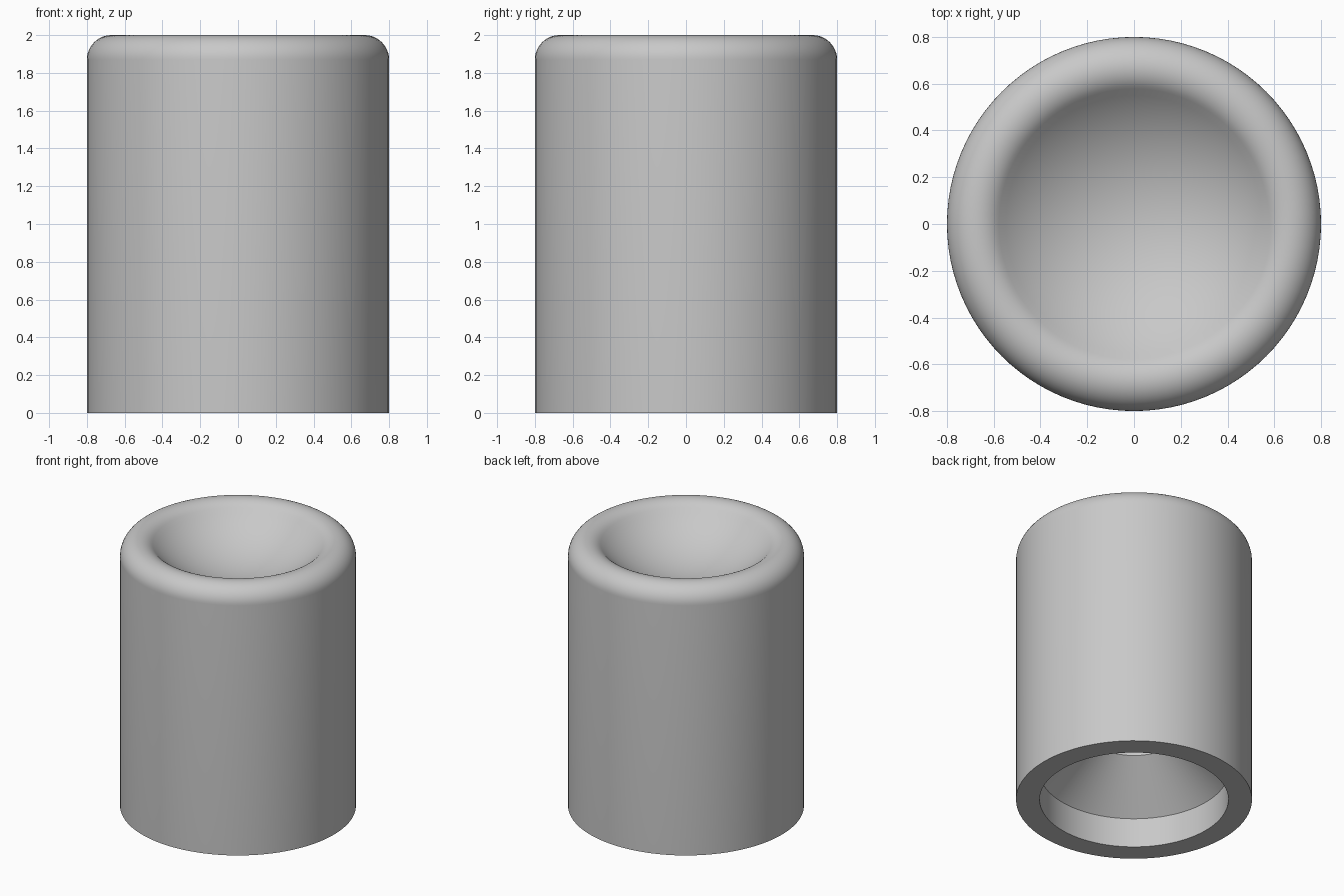
import bpy
import bmesh
from math import sin, cos, pi, radians

cube = bpy.data.objects.get("Cube")
if cube:
    bpy.data.objects.remove(cube, do_unlink=True)

grey = bpy.data.materials.new("plain grey")
grey.use_nodes = True
colour = (0.58, 0.58, 0.58, 1)
grey.diffuse_color = colour
grey.node_tree.nodes["Principled BSDF"].inputs["Base Color"].default_value = colour


def arc(cx, cz, radius, start, end, steps):
    """Profile points (r, z) along an arc, angles in degrees."""
    angles = [radians(start + (end - start) * i / steps) for i in range(steps + 1)]
    return [(cx + radius * cos(a), cz + radius * sin(a)) for a in angles]


def lathe(name, profile, segments=96):
    """Revolve a profile of (r, z) points about the z axis."""
    bm = bmesh.new()
    verts = [bm.verts.new((r, 0, z)) for r, z in profile]
    edges = [bm.edges.new(pair) for pair in zip(verts, verts[1:])]
    bmesh.ops.spin(bm, geom=verts + edges, cent=(0, 0, 0), axis=(0, 0, 1),
                   angle=2 * pi, steps=segments, use_merge=True)
    bmesh.ops.remove_doubles(bm, verts=bm.verts, dist=0.0001)
    bmesh.ops.recalc_face_normals(bm, faces=bm.faces)
    mesh = bpy.data.meshes.new(name)
    bm.to_mesh(mesh)
    bm.free()
    mesh.materials.append(grey)
    obj = bpy.data.objects.new(name, mesh)
    bpy.context.collection.objects.link(obj)
    bpy.ops.object.select_all(action="DESELECT")
    obj.select_set(True)
    bpy.context.view_layer.objects.active = obj
    bpy.ops.object.shade_smooth_by_angle(angle=radians(30))
    return obj


# Rounded lip that runs tangentially into a spherical dish
lip_radius, lip_centre = 0.13, 0.67
lip = arc(lip_centre, 2 - lip_radius, lip_radius, 0, 135, 18)
edge_r, edge_z = lip[-1]
dish_radius = edge_r / sin(radians(45))
dish = arc(0, edge_z + dish_radius * cos(radians(45)), dish_radius, -45, -90, 16)
dish[-1] = (0, dish[-1][1])

# Stepped socket underneath: closed bore, cone, then wide mouth
socket = [(0, 1.5), (0.31, 1.5), (0.31, 0.525), (0.64, 0.22), (0.64, 0)]

lathe("cylinder_body", socket + [(0.8, 0)] + lip + dish[1:])
